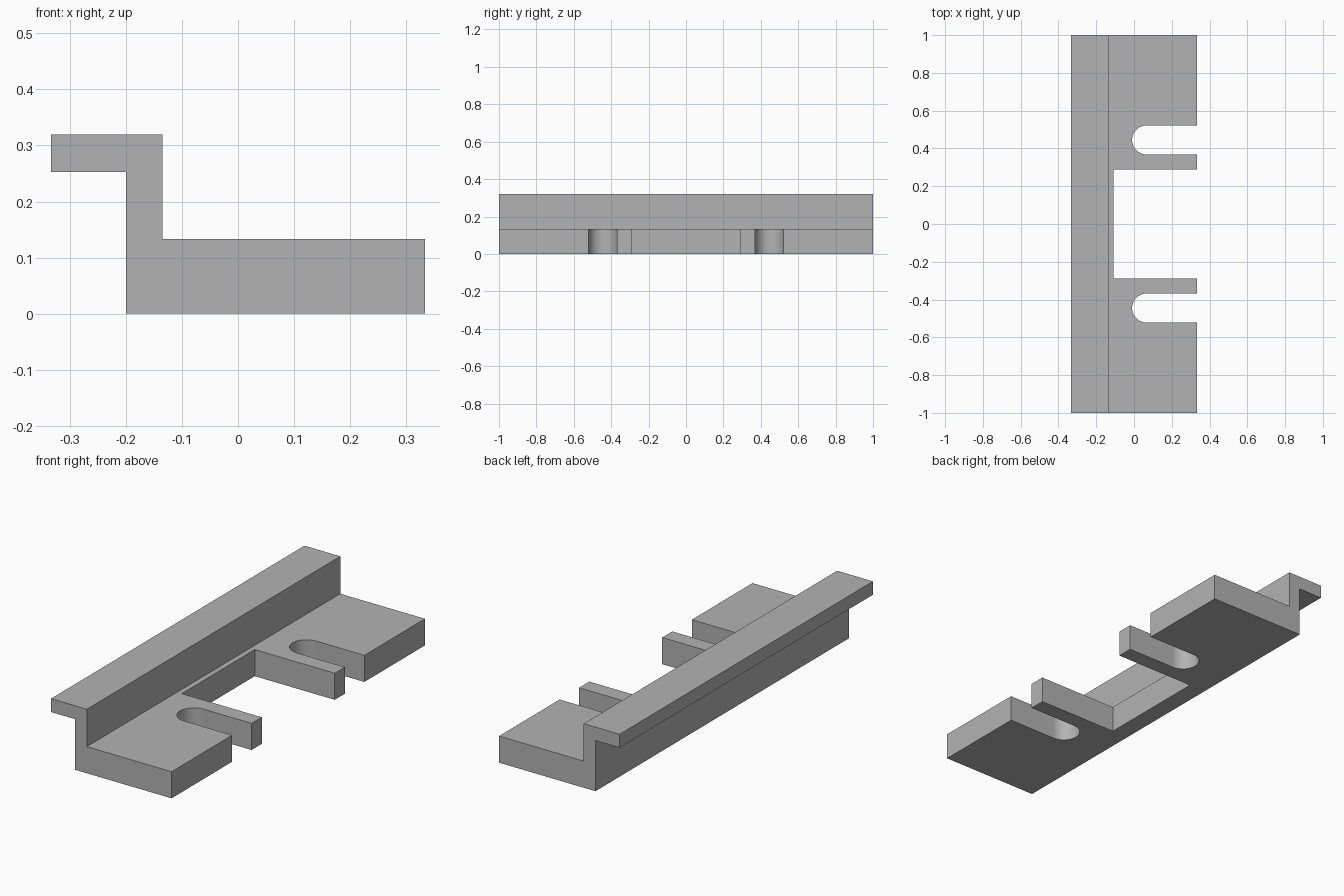
import bpy
import bmesh
from math import cos, sin, pi, radians

cube = bpy.data.objects.get("Cube")
if cube:
    bpy.data.objects.remove(cube, do_unlink=True)

grey = bpy.data.materials.new("plain grey")
grey.use_nodes = True
GREY = (0.45, 0.45, 0.45, 1)
grey.diffuse_color = GREY
grey.node_tree.nodes["Principled BSDF"].inputs["Base Color"].default_value = GREY


def prism(name, points, offset):
    """Extrude a closed outline along the offset vector."""
    bm = bmesh.new()
    face = bm.faces.new([bm.verts.new(p) for p in points])
    out = bmesh.ops.extrude_face_region(bm, geom=[face])
    moved = [v for v in out["geom"] if isinstance(v, bmesh.types.BMVert)]
    bmesh.ops.translate(bm, verts=moved, vec=offset)
    bmesh.ops.recalc_face_normals(bm, faces=bm.faces)
    mesh = bpy.data.meshes.new(name)
    bm.to_mesh(mesh)
    bm.free()
    mesh.materials.append(grey)
    obj = bpy.data.objects.new(name, mesh)
    bpy.context.collection.objects.link(obj)
    return obj


# Stepped bracket: thick base, upright web and overhanging lip
base_top, lip_bottom, lip_top = 0.133, 0.253, 0.32
edge, web_back, web_front = 0.333, -0.2, -0.135
profile = [(web_back, 0), (edge, 0), (edge, base_top), (web_front, base_top),
           (web_front, lip_top), (-edge, lip_top), (-edge, lip_bottom),
           (web_back, lip_bottom)]
bracket = prism("stepped_bracket", [(x, -1, z) for x, z in profile], (0, 2, 0))

# Central notch and two round-ended slots, open at the free edge
far, low, depth = 0.5, -0.1, (0, 0, 0.3)
notch = [(far, -0.288), (far, 0.288), (-0.109, 0.288), (-0.109, -0.288)]
cutters = [prism("notch_cutter", [(x, y, low) for x, y in notch], depth)]
radius, slot_x, steps = 0.077, 0.067, 32
for side in (-1, 1):
    arc = [(slot_x + radius * cos(a), side * 0.445 + radius * sin(a))
           for a in (pi / 2 + pi * i / steps for i in range(steps + 1))]
    outline = [(far, arc[0][1])] + arc + [(far, arc[-1][1])]
    cutters.append(prism("slot_cutter", [(x, y, low) for x, y in outline], depth))

bpy.context.view_layer.objects.active = bracket
bracket.select_set(True)
for cutter in cutters:
    cutter.hide_render = True
    cut = bracket.modifiers.new("cut", "BOOLEAN")
    cut.operation = "DIFFERENCE"
    cut.solver = "EXACT"
    cut.object = cutter
    bpy.ops.object.modifier_apply(modifier=cut.name)
    bpy.data.objects.remove(cutter, do_unlink=True)

# Smooth slot ends, crisp corners
bpy.ops.object.shade_smooth_by_angle(angle=radians(30))
